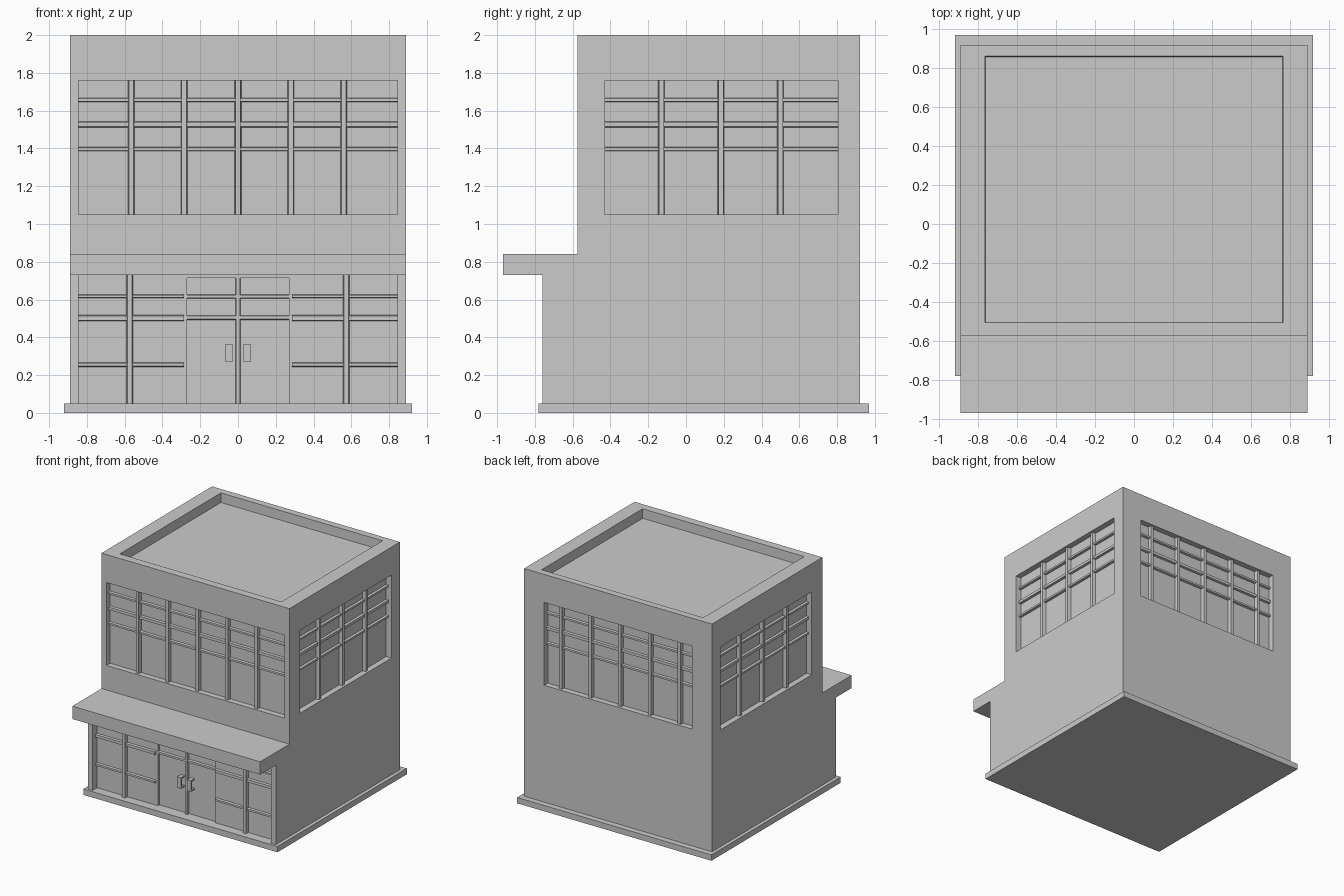
import bpy, bmesh, math
from mathutils import Matrix

if "Cube" in bpy.data.objects:
    bpy.data.objects.remove(bpy.data.objects["Cube"])

def box(bm, x0, x1, y0, y1, z0, z1, tx=0, tz=0, rot=0):
    """Box whose -y side may shrink by tx / tz, turned about z."""
    mid = ((x0 + x1) / 2, (z0 + z1) / 2)
    vs = bmesh.ops.create_cube(bm, size=1)["verts"]
    for v in vs:
        front = v.co.y < 0
        sx, sz = (1 if v.co.x > 0 else -1), (1 if v.co.z > 0 else -1)
        v.co = (mid[0] + sx * ((x1 - x0) / 2 - (tx if front else 0)),
                y0 if front else y1,
                mid[1] + sz * ((z1 - z0) / 2 - (tz if front else 0)))
    bmesh.ops.transform(bm, matrix=Matrix.Rotation(rot, 4, 'Z'), verts=vs)
    return vs

def finish(name, bm):
    bmesh.ops.recalc_face_normals(bm, faces=bm.faces)
    me = bpy.data.meshes.new(name)
    bm.to_mesh(me)
    bm.free()
    ob = bpy.data.objects.new(name, me)
    bpy.context.collection.objects.link(ob)
    return ob

# Base slab
bm = bmesh.new()
box(bm, -0.92, 0.92, -0.78, 0.97, 0, 0.05)
finish("base_slab", bm)

# Building body with canopy: side profile extruded across the width
bm = bmesh.new()
profile = [(-0.70, 0.05), (0.92, 0.05), (0.92, 2), (-0.575, 2),
           (-0.575, 0.84), (-0.97, 0.84), (-0.97, 0.73), (-0.70, 0.73)]
face = bm.faces.new([bm.verts.new((-0.89, y, z)) for y, z in profile])
ext = bmesh.ops.extrude_face_region(bm, geom=[face])["geom"]
bmesh.ops.translate(bm, vec=(1.78, 0, 0),
                    verts=[g for g in ext if isinstance(g, bmesh.types.BMVert)])
body = finish("building_body", bm)

# Upper window bands: name, turn, wall distance, left, right, mullion centres
REVEAL, Z0, Z1 = 0.05, 1.05, 1.76
front_bars = [-0.565, -0.285, 0, 0.28, 0.56]
side_bars = [-0.13, 0.185, 0.50]
bands = [
    ("front", 0, 0.575, -0.845, 0.845, front_bars),
    ("right", math.pi / 2, 0.89, -0.43, 0.805, side_bars),
    ("left", -math.pi / 2, 0.89, -0.805, 0.43, [-s for s in side_bars]),
    ("back", math.pi, 0.92, -0.70, 0.70, [-s for s in front_bars]),
]

# Cutters: window recesses, roof well, door bay
bm = bmesh.new()
for _, rot, d, a, b, _bars in bands:
    box(bm, a, b, -d - 0.05, -d + REVEAL, Z0, Z1, rot=rot)
for v in box(bm, -0.77, 0.77, -0.51, 0.865, 1.92, 2.1):
    if v.co.z < 2:
        v.co.x *= 0.99
        v.co.y += 0.007 if v.co.y < 0 else -0.007
box(bm, -0.27, 0.27, -0.75, -0.68, 0, 0.715)
cutter = finish("cutter", bm)
cutter.hide_render = True
mod = body.modifiers.new("cuts", 'BOOLEAN')
mod.operation, mod.solver, mod.object = 'DIFFERENCE', 'EXACT', cutter
bpy.context.view_layer.objects.active = body
bpy.ops.object.modifier_apply(modifier=mod.name)
bpy.data.objects.remove(cutter)

# Upper window bars
for name, rot, d, a, b, bars in bands:
    bm = bmesh.new()
    glass = -d + REVEAL
    for u in bars:
        box(bm, u - 0.018, u + 0.018, glass - 0.03, glass + 0.005, Z0, Z1, tx=0.005, rot=rot)
    for z, h in ((1.657, 0.012), (1.527, 0.016), (1.397, 0.012)):
        box(bm, a, b, glass - 0.02, glass + 0.005, z - h, z + h, tz=0.004, rot=rot)
    finish(name + "_window_bars", bm)

# Shopfront jambs, side bay bars
bm = bmesh.new()
for s in (-1, 1):
    j = sorted((s * 0.845, s * 0.89))
    box(bm, *j, -0.76, -0.70, 0.05, 0.73)
finish("shopfront_jambs", bm)

bm = bmesh.new()
for s in (-1, 1):
    box(bm, s * 0.573 - 0.018, s * 0.573 + 0.018, -0.73, -0.695, 0.05, 0.73, tx=0.005)
    for z, h in ((0.617, 0.01), (0.502, 0.016), (0.255, 0.012)):
        box(bm, *sorted((s * 0.285, s * 0.845)), -0.72, -0.695, z - h, z + h, tz=0.004)
finish("shopfront_bars", bm)

# Door frame between the two leaves and below the transom
bm = bmesh.new()
box(bm, -0.015, 0.015, -0.705, -0.675, 0.05, 0.715, tx=0.005)
box(bm, -0.27, 0.27, -0.70, -0.675, 0.492, 0.517, tz=0.004)
box(bm, -0.27, 0.27, -0.70, -0.675, 0.605, 0.627, tz=0.004)
finish("door_frame", bm)

# Door handles: a pull bar on two stand-offs
bm = bmesh.new()
for s in (-1, 1):
    x = sorted((s * 0.03, s * 0.065))
    box(bm, *x, -0.73, -0.718, 0.27, 0.365)
    for z in (0.27, 0.353):
        box(bm, *x, -0.718, -0.678, z, z + 0.012)
finish("door_handles", bm)
